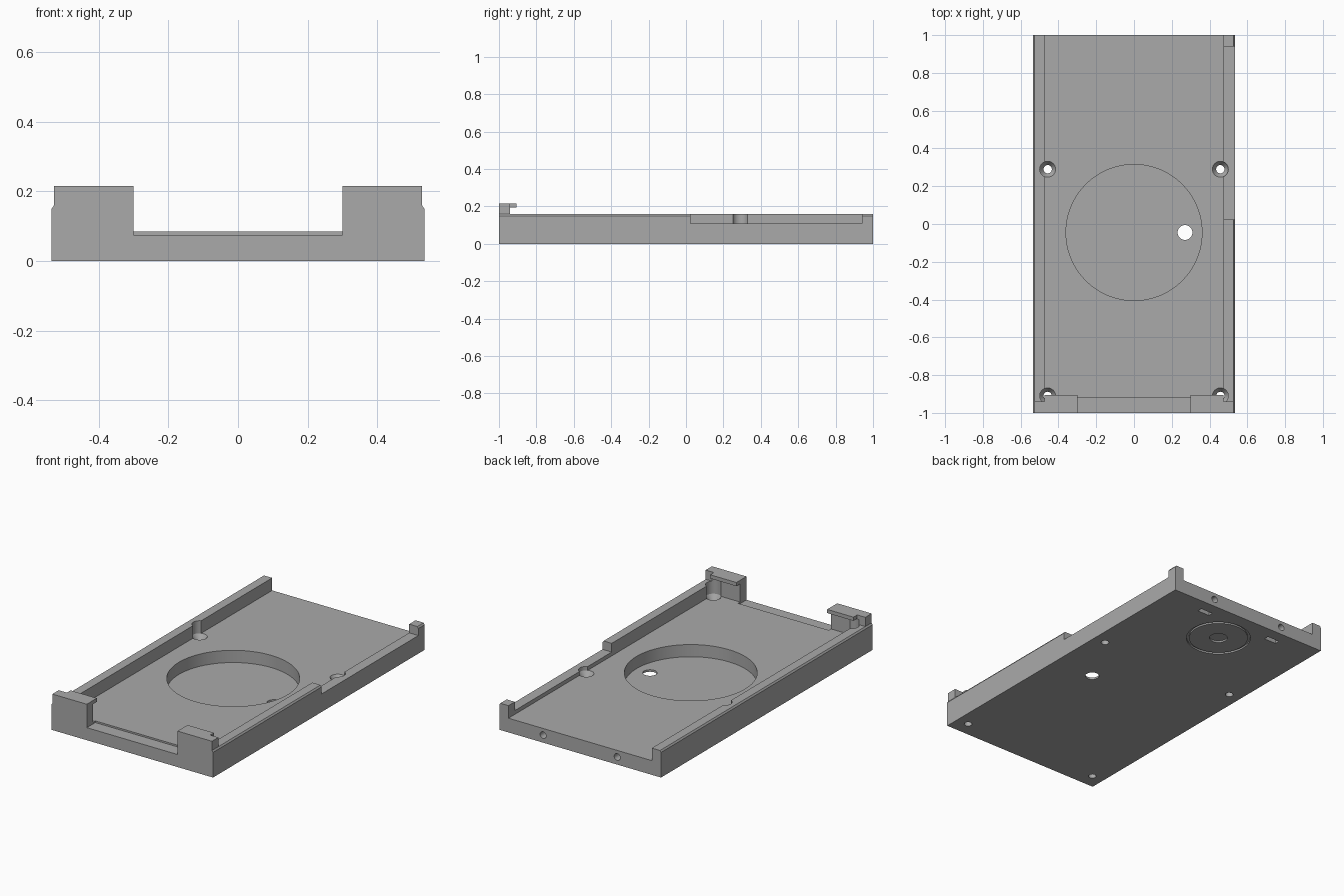
import bpy, bmesh, math
from mathutils import Vector

if "Cube" in bpy.data.objects:
    bpy.data.objects.remove(bpy.data.objects["Cube"])

grey = bpy.data.materials.new("plain_grey")
grey.diffuse_color = (0.4, 0.4, 0.4, 1)
grey.use_nodes = True
grey.node_tree.nodes["Principled BSDF"].inputs["Base Color"].default_value = grey.diffuse_color


def make(name, bm):
    bmesh.ops.remove_doubles(bm, verts=bm.verts, dist=1e-5)
    bmesh.ops.recalc_face_normals(bm, faces=bm.faces)
    me = bpy.data.meshes.new(name)
    bm.to_mesh(me)
    bm.free()
    me.materials.append(grey)
    ob = bpy.data.objects.new(name, me)
    bpy.context.collection.objects.link(ob)
    return ob


def extrude(name, pts, axis, a, b):
    """Extrude a 2D outline along x (outline is y,z) or y (outline is x,z)."""
    bm = bmesh.new()
    place = (lambda p: (a, p[0], p[1])) if axis == "x" else (lambda p: (p[0], a, p[1]))
    face = bm.faces.new([bm.verts.new(place(p)) for p in pts])
    moved = bmesh.ops.extrude_face_region(bm, geom=[face])["geom"]
    step = Vector((b - a, 0, 0)) if axis == "x" else Vector((0, b - a, 0))
    bmesh.ops.translate(bm, vec=step, verts=[v for v in moved if isinstance(v, bmesh.types.BMVert)])
    return make(name, bm)


def box(name, x0, x1, y0, y1, z0, z1):
    return extrude(name, [(x0, z0), (x1, z0), (x1, z1), (x0, z1)], "y", y0, y1)


def lathe(name, pts, x, y, steps=64):
    """Revolve a closed (radius, z) outline about a vertical axis."""
    bm = bmesh.new()
    face_verts = [bm.verts.new((r, 0, z)) for r, z in pts]
    edges = [bm.edges.new((v, face_verts[(i + 1) % len(pts)])) for i, v in enumerate(face_verts)
             if pts[i][0] > 0 or pts[(i + 1) % len(pts)][0] > 0]
    bmesh.ops.spin(bm, geom=face_verts + edges, cent=(0, 0, 0), axis=(0, 0, 1),
                   angle=math.tau, steps=steps)
    bmesh.ops.translate(bm, vec=(x, y, 0), verts=bm.verts)
    return make(name, bm)


def disc(name, r, z0, z1, x, y, steps=64):
    return lathe(name, [(0, z0), (r, z0), (r, z1), (0, z1)], x, y, steps)


# Tray body: U-shaped section with chamfered outer top edges
half = [(0.535, 0), (0.535, 0.15), (0.528, 0.16), (0.474, 0.16), (0.474, 0.085)]
tray = extrude("tray", half + [(-x, z) for x, z in reversed(half)], "y", -1, 1)

ops = []
# Front ledge and lowered stretch of the right wall
ops.append(("DIFFERENCE", box("ledge_cut", -0.3, 0.3, -1.1, -0.92, 0.075, 0.3)))
ops.append(("DIFFERENCE", box("wall_cut", 0.46, 0.6, 0.025, 0.94, 0.108, 0.3)))

# Front corner clips: upright wall plus an inward lip
for s in (-1, 1):
    ops.append(("UNION", box("clip_wall", s * 0.3, s * 0.528, -1, -0.94, 0.04, 0.215)))
    ops.append(("UNION", box("clip_lip", s * 0.3, s * 0.474, -0.96, -0.905, 0.193, 0.215)))

# Countersunk screw holes that bite into the side walls
sink = [(0, -0.05), (0.022, -0.05), (0.022, 0.055), (0.042, 0.085), (0.042, 0.19), (0, 0.19)]
for x in (-0.457, 0.457):
    for y in (-0.91, 0.29):
        ops.append(("DIFFERENCE", lathe("screw_cut", sink, x, y, 48)))

# Round recess with a through hole
ops.append(("DIFFERENCE", disc("recess_cut", 0.36, 0.012, 0.2, 0, -0.045, 128)))
ops.append(("DIFFERENCE", disc("hole_cut", 0.039, -0.05, 0.2, 0.27, -0.045)))

# Underside ring groove and small centre dimple
ring = [(0.165, -0.02), (0.18, -0.02), (0.18, 0.01), (0.165, 0.01)]
ops.append(("DIFFERENCE", lathe("ring_cut", ring, 0, 0.74, 96)))
ops.append(("DIFFERENCE", disc("dimple_cut", 0.05, -0.02, 0.01, 0, 0.74)))

# Back bolt holes and the nut slots that meet them from below
for x in (-0.245, 0.245):
    circle = [(x + 0.02 * math.cos(i * math.tau / 32), 0.045 + 0.02 * math.sin(i * math.tau / 32))
              for i in range(32)]
    ops.append(("DIFFERENCE", extrude("bolt_cut", circle, "y", 0.87, 1.1)))
    ops.append(("DIFFERENCE", box("nut_cut", x - 0.04, x + 0.04, 0.9, 0.93, -0.05, 0.07)))

# Bake all boolean steps into the tray
for kind, tool in ops:
    mod = tray.modifiers.new(tool.name, "BOOLEAN")
    mod.operation, mod.object, mod.solver = kind, tool, "EXACT"
graph = bpy.context.evaluated_depsgraph_get()
baked = bpy.data.meshes.new_from_object(tray.evaluated_get(graph))
tray.modifiers.clear()
tray.data = baked
for _, tool in ops:
    bpy.data.objects.remove(tool)

baked.materials.clear()
baked.materials.append(grey)
for p in baked.polygons:
    p.material_index = 0
bpy.context.view_layer.objects.active = tray
tray.select_set(True)
bpy.ops.object.shade_smooth_by_angle(angle=math.radians(25))
